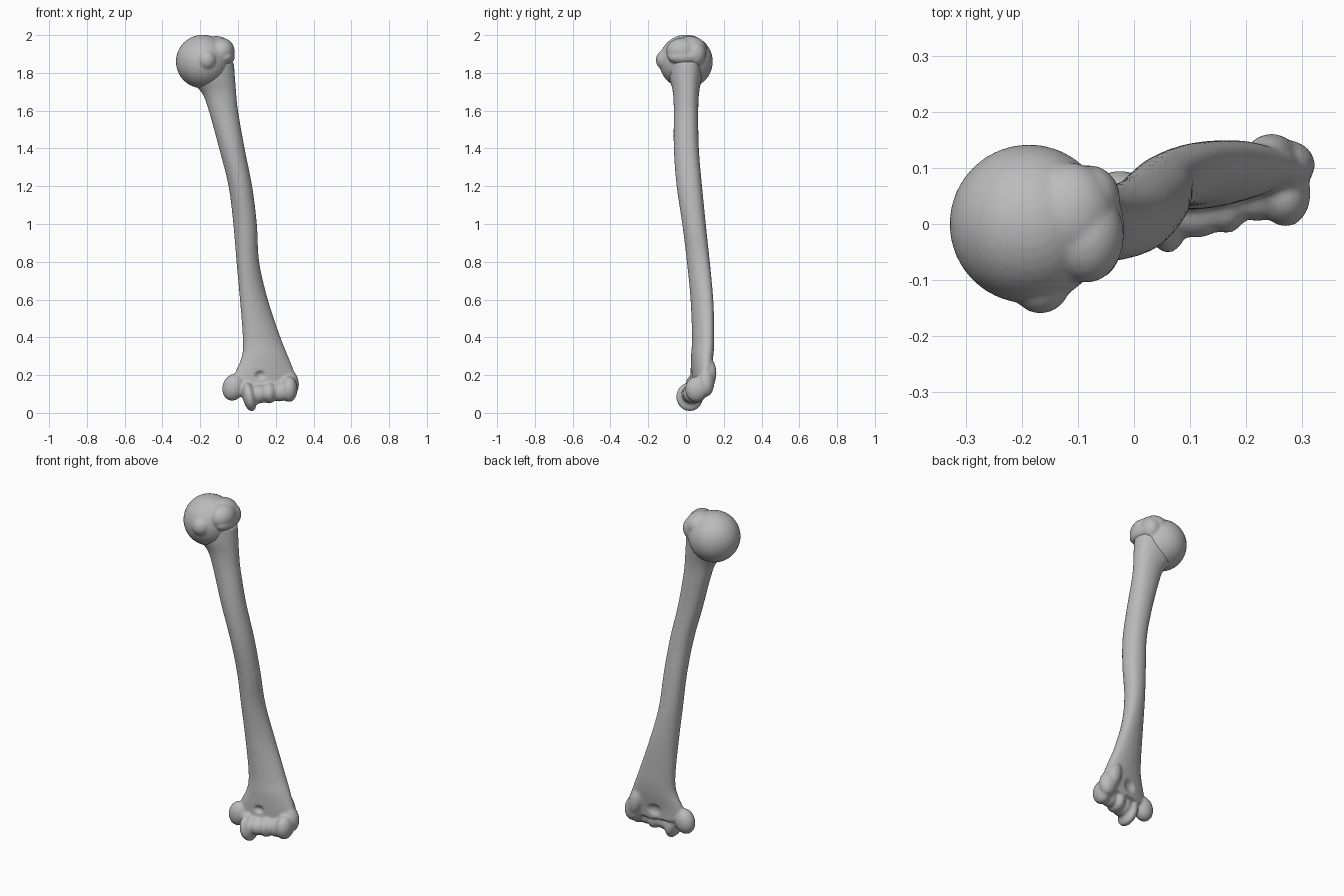
import bpy, bmesh, math
from mathutils import Matrix, Vector

cube = bpy.data.objects.get("Cube")
if cube:
    bpy.data.objects.remove(cube)

bone = bpy.data.materials.new("bone_grey")
bone.use_nodes = True
bone.diffuse_color = (0.5, 0.5, 0.5, 1)
bone.node_tree.nodes["Principled BSDF"].inputs["Base Color"].default_value = bone.diffuse_color


def blob(bm, centre, radii, turn=0, tilt=0):
    """Ellipsoid, tilted about y and then turned about z, in degrees."""
    m = (Matrix.Translation(centre) @ Matrix.Rotation(math.radians(turn), 4, 'Z')
         @ Matrix.Rotation(math.radians(tilt), 4, 'Y') @ Matrix.Diagonal((*radii, 1)))
    bmesh.ops.create_uvsphere(bm, u_segments=32, v_segments=20, radius=1, matrix=m)


def loft(bm, rows, sides=32):
    """Skin between sections: height, left, right, front, back, skew."""
    rings = []
    for z, x0, x1, y0, y1, skew in rows:
        ring = []
        for i in range(sides):
            a = math.tau * i / sides
            c, s = math.cos(a), math.sin(a)
            # flatter back than front
            s = math.copysign(abs(s) ** (0.75 if s > 0 else 1.1), s)
            ring.append(bm.verts.new(((x0 + x1) / 2 + c * (x1 - x0) / 2,
                                      (y0 + y1) / 2 + s * (y1 - y0) / 2 + skew * c, z)))
        rings.append(ring)
    for a, b in zip(rings, rings[1:]):
        for i in range(sides):
            j = (i + 1) % sides
            bm.faces.new((a[i], a[j], b[j], b[i]))
    bm.faces.new(rings[0][::-1])
    bm.faces.new(rings[-1])


def refine(rows, steps=4):
    """Catmull-Rom interpolation between the sections."""
    pts = [Vector(r) for r in rows]
    out = []
    for i in range(len(pts) - 1):
        p0, p1, p2, p3 = pts[max(i - 1, 0)], pts[i], pts[i + 1], pts[min(i + 2, len(pts) - 1)]
        for k in range(steps):
            t = k / steps
            out.append(p1 + (p2 - p0) * (t / 2) + (p0 * 2 - p1 * 5 + p2 * 4 - p3) * (t * t / 2)
                       + (p1 * 3 - p0 - p2 * 3 + p3) * (t ** 3 / 2))
    return out + [pts[-1]]


def make(name, bm):
    me = bpy.data.meshes.new(name)
    bm.to_mesh(me)
    bm.free()
    ob = bpy.data.objects.new(name, me)
    bpy.context.collection.objects.link(ob)
    return ob


def fuse(ob, cutter=None, rounds=5):
    """Melt overlapping lumps into one smooth skin, after carving hollows."""
    ob.modifiers.new("melt", 'REMESH').voxel_size = 0.007
    if cutter:
        cut = ob.modifiers.new("hollows", 'BOOLEAN')
        cut.operation, cut.object = 'DIFFERENCE', cutter
        ob.modifiers.new("even", 'REMESH').voxel_size = 0.007
    soft = ob.modifiers.new("soften", 'SMOOTH')
    soft.factor, soft.iterations = 0.5, rounds
    dg = bpy.context.evaluated_depsgraph_get()
    me = bpy.data.meshes.new_from_object(ob.evaluated_get(dg))
    ob.modifiers.clear()
    ob.data = me
    me.materials.clear()
    me.materials.append(bone)
    me.polygons.foreach_set("use_smooth", [True] * len(me.polygons))
    if cutter:
        bpy.data.objects.remove(cutter)


# Shaft with flared neck and flattened lower end
bm = bmesh.new()
loft(bm, refine([
    (0.13, -0.02, 0.27, 0.03, 0.11, 0.02),
    (0.20, -0.02, 0.30, 0.03, 0.12, 0.025),
    (0.30, 0.02, 0.265, 0.03, 0.14, 0.02),
    (0.40, 0.025, 0.225, 0.035, 0.145, 0.02),
    (0.60, 0.01, 0.158, 0.027, 0.14, 0.02),
    (0.80, -0.008, 0.112, 0.005, 0.125, 0.01),
    (1.00, -0.025, 0.10, -0.02, 0.105, 0),
    (1.20, -0.05, 0.075, -0.05, 0.085, 0),
    (1.40, -0.10, 0.035, -0.065, 0.068, 0),
    (1.60, -0.155, 0, -0.065, 0.065, 0),
    (1.70, -0.195, -0.01, -0.07, 0.07, 0),
    (1.78, -0.275, -0.016, -0.09, 0.085, 0),
    (1.86, -0.29, -0.022, -0.095, 0.09, 0)]))
# Inner and outer knobs of the elbow
blob(bm, (-0.025, 0.045, 0.135), (0.058, 0.05, 0.072), tilt=15)
blob(bm, (0.27, 0.105, 0.16), (0.052, 0.045, 0.075), tilt=-10)
blob(bm, (0.245, 0.125, 0.21), (0.04, 0.036, 0.08), tilt=-15)
# Elbow pulley: deep inner lip, waist and outer lip
blob(bm, (0.06, 0.02, 0.085), (0.036, 0.072, 0.078), tilt=-12)
blob(bm, (0.11, 0.03, 0.10), (0.06, 0.055, 0.05))
blob(bm, (0.165, 0.045, 0.105), (0.04, 0.062, 0.056))
blob(bm, (0.22, 0.05, 0.11), (0.05, 0.045, 0.05))
# Rounded outer joint knob
blob(bm, (0.27, 0.055, 0.125), (0.045, 0.06, 0.068))
hollow = bmesh.new()
blob(hollow, (0.12, 0.00, 0.20), (0.04, 0.045, 0.03))
blob(hollow, (0.12, 0.15, 0.185), (0.06, 0.05, 0.05))
hollows = make("elbow_hollow_cutter", hollow)
hollows.hide_render = True
fuse(make("shaft", bm), hollows)

# Ball head with the two shoulder knobs
bm = bmesh.new()
blob(bm, (-0.187, 0, 1.86), (0.142, 0.142, 0.142))
blob(bm, (-0.085, -0.02, 1.915), (0.067, 0.085, 0.07))
blob(bm, (-0.08, 0.045, 1.90), (0.055, 0.06, 0.068))
blob(bm, (-0.115, 0.02, 1.925), (0.08, 0.09, 0.07))
blob(bm, (-0.165, -0.105, 1.868), (0.052, 0.055, 0.056), turn=-20)
blob(bm, (-0.065, -0.01, 1.885), (0.048, 0.088, 0.042))
fuse(make("head", bm), rounds=4)
